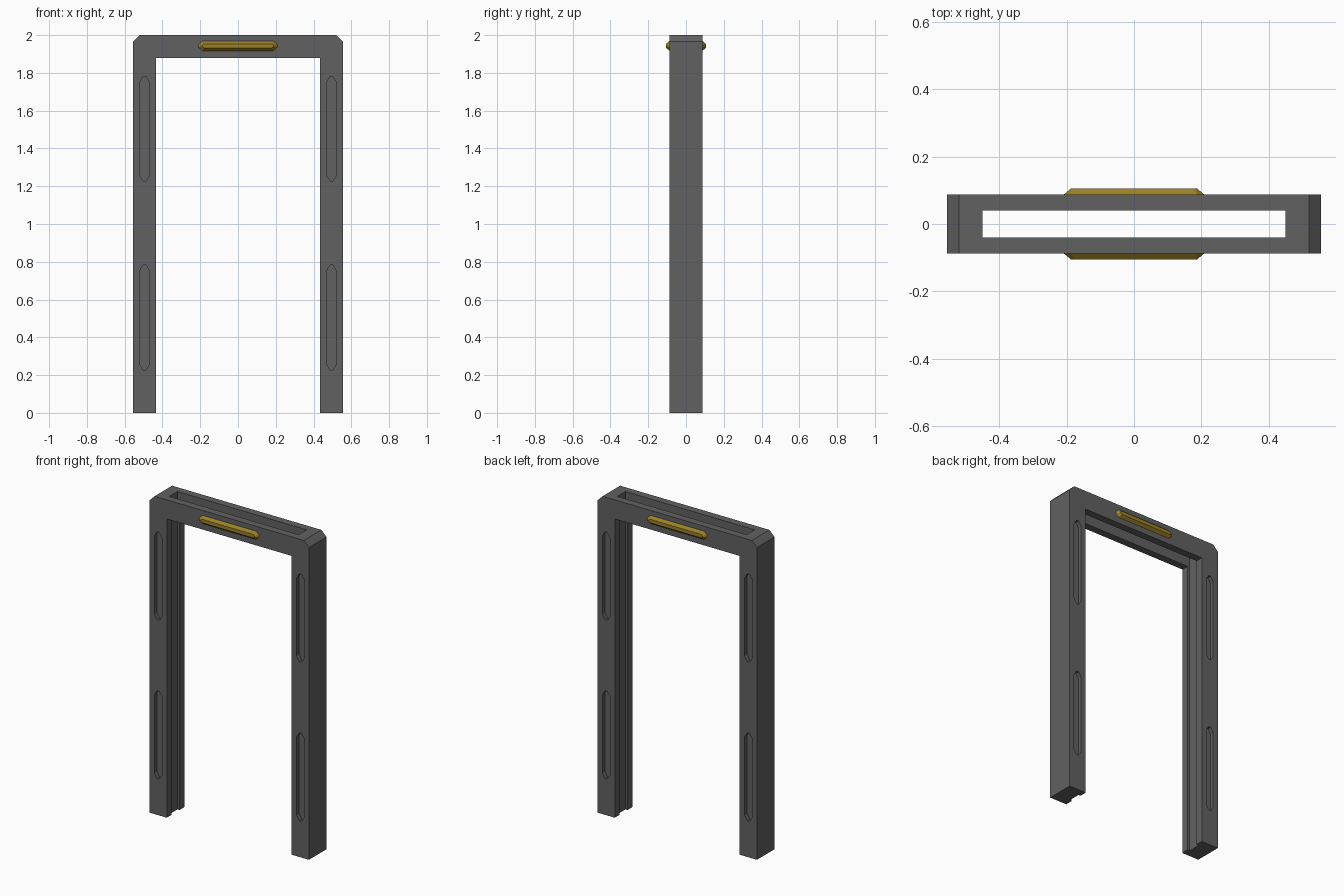
import bpy, bmesh

if "Cube" in bpy.data.objects:
    bpy.data.objects.remove(bpy.data.objects["Cube"])


def material(name, rgb):
    m = bpy.data.materials.new(name)
    m.diffuse_color = (*rgb, 1)
    m.use_nodes = True
    m.node_tree.nodes["Principled BSDF"].inputs["Base Color"].default_value = m.diffuse_color
    return m


GREY = material("dark grey metal", (0.12, 0.12, 0.12))
GOLD = material("gold", (0.33, 0.22, 0.02))


def loft(name, front, back, y0, y1, mat):
    """Solid between two (x, z) outlines with equal point counts."""
    bm = bmesh.new()
    a = [bm.verts.new((x, y0, z)) for x, z in front]
    b = [bm.verts.new((x, y1, z)) for x, z in back]
    bm.faces.new(a)
    bm.faces.new(b[::-1])
    n = len(a)
    for i in range(n):
        j = (i + 1) % n
        bm.faces.new((a[j], a[i], b[i], b[j]))
    bmesh.ops.recalc_face_normals(bm, faces=bm.faces)
    me = bpy.data.meshes.new(name)
    bm.to_mesh(me)
    bm.free()
    me.materials.append(mat)
    ob = bpy.data.objects.new(name, me)
    bpy.context.collection.objects.link(ob)
    return ob


def lozenge(cx, cz, hx, hz, cut_x, cut_z):
    """Rectangle outline with cut corners."""
    pts = [(hx - cut_x, -hz), (hx, -hz + cut_z), (hx, hz - cut_z), (hx - cut_x, hz)]
    pts += [(-x, -z) for x, z in pts]
    return [(cx + x, cz + z) for x, z in pts]


def cut(target, cutter):
    cutter.hide_render = True
    mod = target.modifiers.new("cut", 'BOOLEAN')
    mod.operation = 'DIFFERENCE'
    mod.solver = 'EXACT'
    mod.object = cutter
    bpy.context.view_layer.objects.active = target
    bpy.ops.object.modifier_apply(modifier=mod.name)
    bpy.data.objects.remove(cutter)


# Door frame: arch with chamfered top corners
W, I, D = 0.555, 0.435, 0.087
half = [(I, 1.88), (I, 0), (W, 0), (W, 1.965), (0.52, 2.0)]
arch = half + [(-x, z) for x, z in reversed(half)]
frame = loft("door_frame", arch, arch, -D, D, GREY)

# Slot through the lintel that continues as a groove down both legs
slot = [(-0.45, -0.1), (0.45, -0.1), (0.45, 2.1), (-0.45, 2.1)]
cut(frame, loft("slot_cutter", slot, slot, -0.04, 0.04, GREY))

# Long recesses on the front and back of the legs
for sx in (-1, 1):
    for sy in (-1, 1):
        for cz in (0.505, 1.505):
            o = lozenge(sx * 0.495, cz, 0.026, 0.277, 0.019, 0.03)
            cut(frame, loft("recess_cutter", o, o, sy * (D - 0.025), sy * (D + 0.05), GREY))

# Gold bars with bevelled faces on both sides of the lintel
base = lozenge(0, 1.943, 0.21, 0.027, 0.022, 0.02)
face = lozenge(0, 1.943, 0.188, 0.011, 0.008, 0.008)
for sy, side in ((-1, "front"), (1, "back")):
    loft(side + "_gold_bar", face, base, sy * 0.105, sy * (D - 0.001), GOLD)
